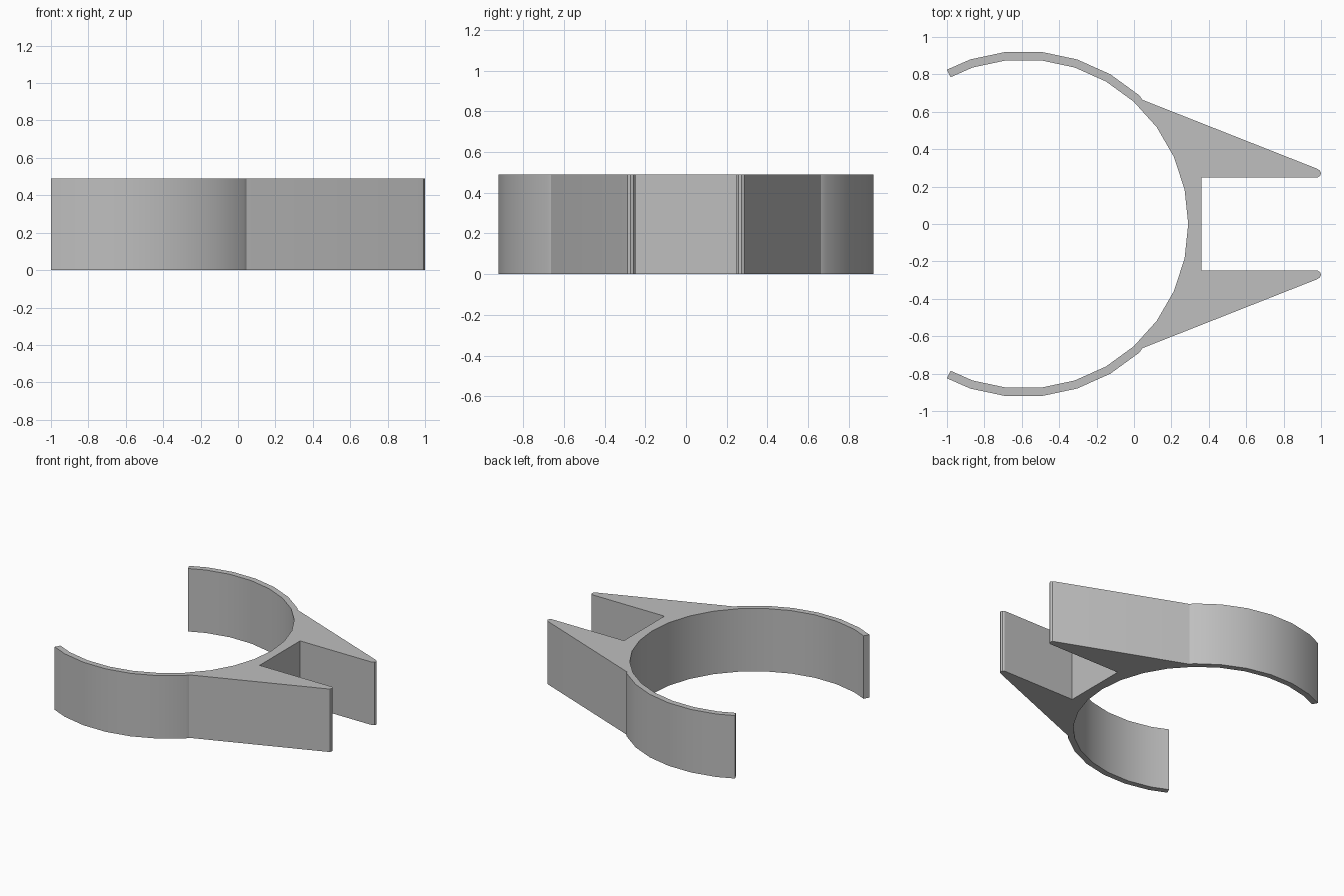
import bpy, bmesh, math

if "Cube" in bpy.data.objects:
    bpy.data.objects.remove(bpy.data.objects["Cube"])

HEIGHT = 0.49
CENTRE_X = -0.59
INNER_R, OUTER_R = 0.88, 0.925
STEP = 12  # degrees per ring segment


def ring(radius, degrees):
    a = math.radians(degrees)
    return (CENTRE_X + radius * math.cos(a), radius * math.sin(a))


# Upper half of the profile: inner ring, open end, outer ring, arm, slot
half = [ring(INNER_R, d) for d in range(0, 109, STEP)]
half += [(-0.98, 0.785), (-1.0, 0.825)]
half += [ring(OUTER_R, d) for d in range(108, 47, -STEP)]
half += [(0.045, 0.664), (0.975, 0.297), (0.993, 0.287), (1.0, 0.272),
         (0.995, 0.258), (0.982, 0.249), (0.36, 0.249)]

# Mirror across the x axis to close the outline
outline = half + [(x, -y) for x, y in reversed(half[1:])]

# Extrude the outline into the clip
bm = bmesh.new()
base = bm.faces.new([bm.verts.new((x, y, 0)) for x, y in outline])
new = bmesh.ops.extrude_face_region(bm, geom=[base], use_keep_orig=True)["geom"]
bmesh.ops.translate(bm, vec=(0, 0, HEIGHT),
                    verts=[g for g in new if isinstance(g, bmesh.types.BMVert)])
bmesh.ops.recalc_face_normals(bm, faces=bm.faces)
mesh = bpy.data.meshes.new("clip_body")
bm.to_mesh(mesh)
bm.free()

grey = bpy.data.materials.new("light_grey")
grey.diffuse_color = (0.52, 0.52, 0.52, 1)
grey.use_nodes = True
grey.node_tree.nodes["Principled BSDF"].inputs["Base Color"].default_value = grey.diffuse_color
mesh.materials.append(grey)

clip = bpy.data.objects.new("clip_body", mesh)
bpy.context.collection.objects.link(clip)
bpy.context.view_layer.objects.active = clip
clip.select_set(True)
bpy.ops.object.shade_smooth_by_angle(angle=math.radians(30))
